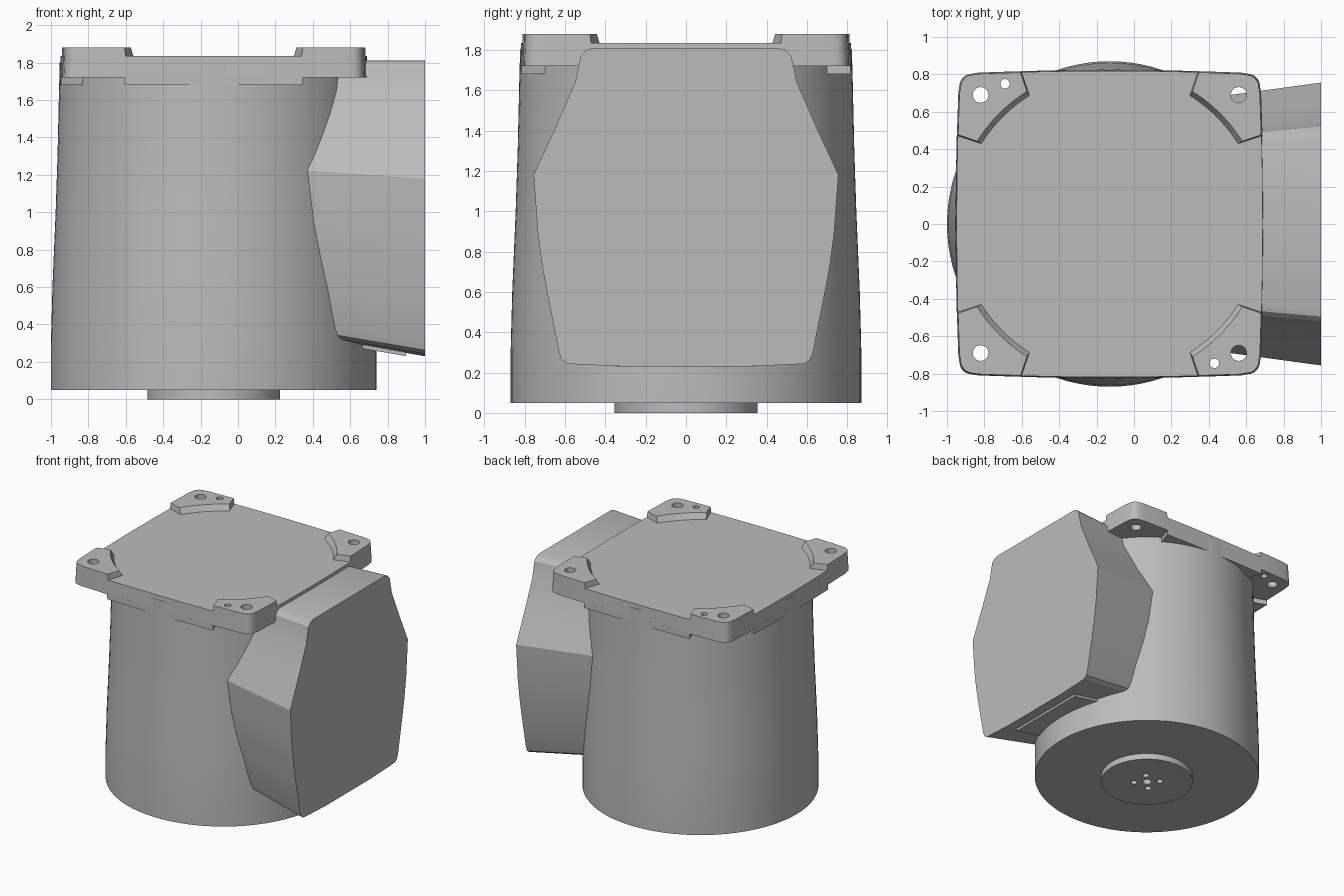
import bpy, bmesh, math
from math import cos, sin, pi, radians
from mathutils import Matrix

old = bpy.data.objects.get("Cube")
if old:
    bpy.data.objects.remove(old, do_unlink=True)

CX = -0.13  # axis of the round housing

metal = bpy.data.materials.new("plain grey")
metal.use_nodes = True
GREY = (0.5, 0.5, 0.5, 1)
metal.diffuse_color = GREY
metal.node_tree.nodes["Principled BSDF"].inputs["Base Color"].default_value = GREY


def finish(name, bm):
    """Turn a bmesh into a named, coloured object."""
    bmesh.ops.recalc_face_normals(bm, faces=bm.faces)
    mesh = bpy.data.meshes.new(name)
    bm.to_mesh(mesh)
    bm.free()
    ob = bpy.data.objects.new(name, mesh)
    bpy.context.collection.objects.link(ob)
    mesh.materials.append(metal)
    return ob


def loft(name, rings):
    """Skin a stack of closed rings and cap both ends."""
    bm = bmesh.new()
    rows = [[bm.verts.new(p) for p in ring] for ring in rings]
    for a, b in zip(rows, rows[1:]):
        for i in range(len(a)):
            j = (i + 1) % len(a)
            bm.faces.new((a[i], a[j], b[j], b[i]))
    bm.faces.new(rows[0])
    bm.faces.new(rows[-1])
    return finish(name, bm)


def prism(name, outline, z0, z1, s0=1.0, s1=1.0):
    return loft(name, [[(CX + x * s, y * s, z) for x, y in outline]
                       for z, s in ((z0, s0), (z1, s1))])


def circle(r, n):
    return [(r * cos(2 * pi * i / n), r * sin(2 * pi * i / n)) for i in range(n)]


def cylinder(name, x, y, r, z0, z1, n=24):
    return loft(name, [[(x + u, y + v, z) for u, v in circle(r, n)] for z in (z0, z1)])


def boolean(target, cutter, operation="DIFFERENCE"):
    mod = target.modifiers.new("cut", "BOOLEAN")
    mod.operation, mod.solver, mod.object = operation, "EXACT", cutter
    bpy.ops.object.select_all(action="DESELECT")
    bpy.context.view_layer.objects.active = target
    target.select_set(True)
    bpy.ops.object.modifier_apply(modifier=mod.name)
    bpy.data.objects.remove(cutter, do_unlink=True)


def smooth(ob, angle):
    bpy.ops.object.select_all(action="DESELECT")
    bpy.context.view_layer.objects.active = ob
    ob.select_set(True)
    bpy.ops.object.shade_smooth_by_angle(angle=radians(angle))


def four_fold(points):
    """Repeat a quarter outline around the axis."""
    return [(x * cos(a) - y * sin(a), x * sin(a) + y * cos(a))
            for a in (0, pi / 2, pi, 3 * pi / 2) for x, y in points]


# Round housing, slightly tapered towards the top
body_profile = [(0.87, 0.05), (0.87, 0.3), (0.862, 0.6), (0.845, 1.0),
                (0.835, 1.3), (0.827, 1.65), (0.823, 1.8)]
body = loft("round_housing", [[(CX + x, y, z) for x, y in circle(r, 96)]
                              for r, z in body_profile])
smooth(body, 30)

# Output hub with a ring of screw holes
hub = cylinder("output_hub", CX, 0, 0.355, 0, 0.06, 64)
boolean(hub, cylinder("centre_hole", CX, 0, 0.035, -0.02, 0.04))
for k in range(4):
    a = pi / 4 + k * pi / 2
    boolean(hub, cylinder("screw_hole", CX + 0.1 * cos(a), 0.1 * sin(a),
                          0.025, -0.02, 0.04))
smooth(hub, 30)

# Mounting plate outline: square with bowed sides and round corners
side = [(0.82 - 0.04 * (y / 0.75) ** 2 * 0.4, y)
        for y in (-0.7, -0.5, -0.25, 0, 0.25, 0.5, 0.7)]
corner = [(0.735 + 0.065 * cos(radians(a)), 0.735 + 0.065 * sin(radians(a)))
          for a in range(0, 90, 15)]
plate_outline = four_fold(side + corner)

# Recess outline: central disc that runs out between the four corner ears
arc = [(0.822 * cos(radians(a)), 0.822 * sin(radians(a))) for a in range(32, 59, 2)]
recess_outline = four_fold([(0.95, 0.53), (0.815, 0.475)] + arc
                           + [(0.475, 0.815), (0.53, 0.95)])

plate = prism("mounting_plate", plate_outline, 1.72, 1.88, 1.004, 0.996)
boolean(plate, prism("top_recess", recess_outline, 1.835, 1.885, 0.985, 1.02))
underside = prism("plate_underside", plate_outline, 1.68, 1.725, 1.005, 1.004)
boolean(underside, prism("ear_relief", recess_outline, 1.6, 1.8), "INTERSECT")

# Bolt holes through the ears and two small locating holes
holes = [(CX + sx * 0.69, sy * 0.69, 0.042) for sx in (-1, 1) for sy in (-1, 1)]
holes += [(-0.69, 0.75, 0.025), (0.43, -0.745, 0.025)]
for x, y, r in holes:
    boolean(plate, cylinder("bolt_hole", x, y, r, 1.6, 2))
smooth(plate, 25)
smooth(underside, 25)

# Side casing: faceted section that narrows towards the housing
half = [(0.46, 1.81), (0.495, 1.8), (0.522, 1.77), (0.55, 1.64), (0.65, 1.41),
        (0.745, 1.205), (0.756, 1.18), (0.754, 1.15), (0.735, 0.89), (0.712, 0.72),
        (0.68, 0.55), (0.63, 0.3), (0.615, 0.262), (0.585, 0.243), (0.3, 0.23)]
section = half + [(-y, z) for y, z in reversed(half)]


def casing_ring(x):
    sy = 1 - 0.18 * (1 - x)
    sz = 1 - 0.11 * (1 - x)
    return [(x, y * sy, 1.81 - (1.81 - z) * sz) for y, z in section]


casing = loft("side_casing", [casing_ring(0.1), casing_ring(1.0)])
smooth(casing, 18)

# Thin cover under the casing
bm = bmesh.new()
bmesh.ops.create_cube(bm, size=1, matrix=Matrix.Translation((0.78, 0, 0.264))
                      @ Matrix.Rotation(math.atan(0.175), 4, "Y")
                      @ Matrix.Diagonal((0.24, 0.7, 0.025, 1)))
finish("casing_cover", bm)
